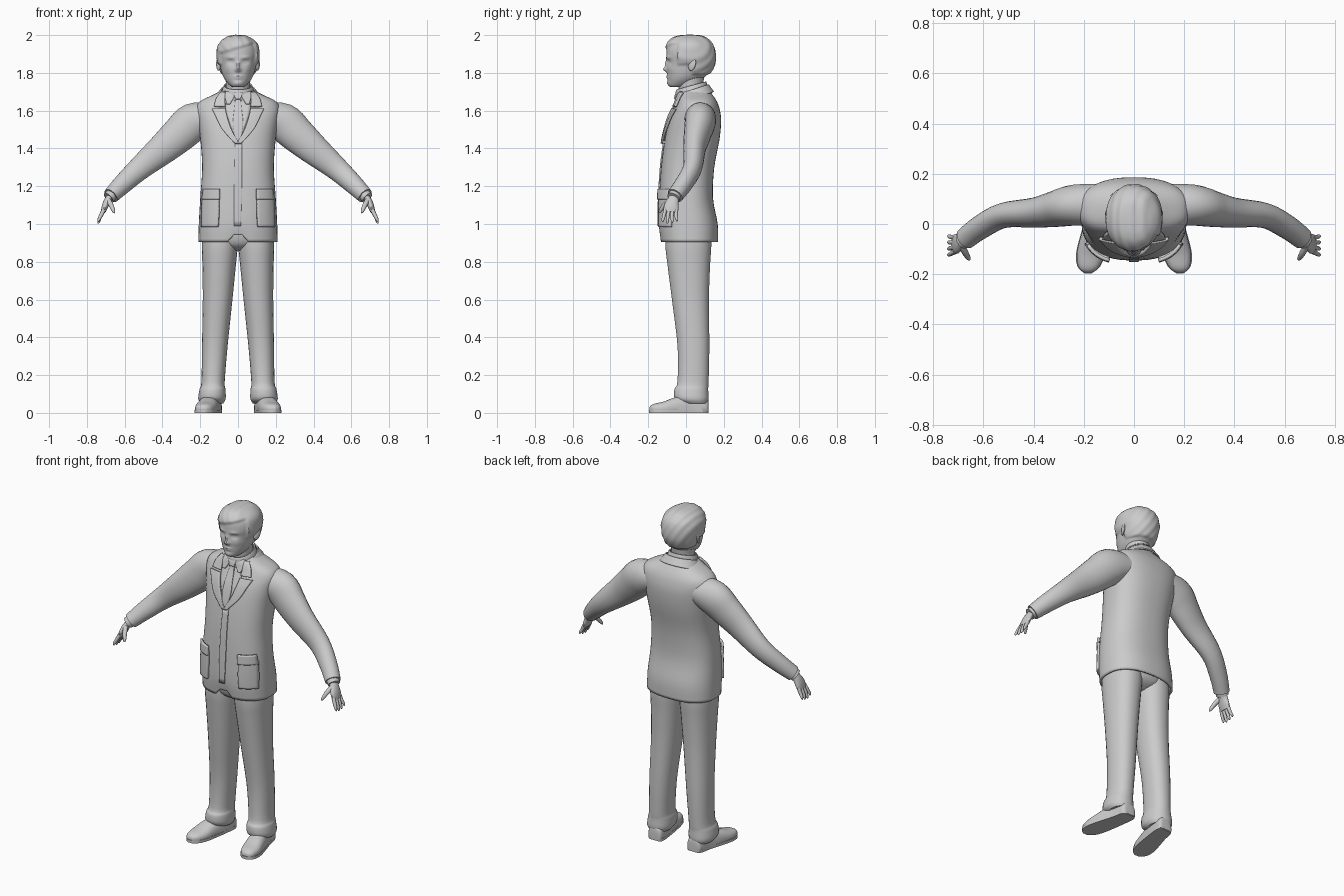
import bpy, bmesh, math
from mathutils import Vector
from mathutils.bvhtree import BVHTree

cube = bpy.data.objects.get("Cube")
if cube:
    bpy.data.objects.remove(cube)

grey = bpy.data.materials.new("plain_grey")
grey.use_nodes = True
COLOUR = (0.6, 0.6, 0.6, 1)
grey.diffuse_color = COLOUR
grey.node_tree.nodes["Principled BSDF"].inputs["Base Color"].default_value = COLOUR
SIDES = (("left", 1), ("right", -1))


def finish(name, bm, thickness=0, offset=1):
    """Turn a bmesh into a smooth object, optionally as a thick shell."""
    bmesh.ops.recalc_face_normals(bm, faces=bm.faces)
    mesh = bpy.data.meshes.new(name)
    bm.to_mesh(mesh)
    bm.free()
    mesh.materials.append(grey)
    obj = bpy.data.objects.new(name, mesh)
    bpy.context.collection.objects.link(obj)
    if thickness:
        shell = obj.modifiers.new("thickness", "SOLIDIFY")
        shell.thickness, shell.offset = thickness, offset
    bpy.ops.object.select_all(action="DESELECT")
    obj.select_set(True)
    bpy.context.view_layer.objects.active = obj
    bpy.ops.object.shade_smooth_by_angle(angle=math.radians(45))
    return obj


def spline(rows, steps):
    """Catmull-Rom interpolation of a list of number rows."""
    result = []
    for i in range(len(rows) - 1):
        a, b, c, d = (rows[min(max(i + k, 0), len(rows) - 1)] for k in (-1, 0, 1, 2))
        for s in range(steps):
            t = s / steps
            result.append([q + t / 2 * (r - p + t * (2 * p - 5 * q + 4 * r - e + t * (3 * (q - r) + e - p)))
                           for p, q, r, e in zip(a, b, c, d)])
    return result + [list(rows[-1])]


def skin(rings, caps=(True, True)):
    """Join rings of points with quads."""
    bm = bmesh.new()
    loops = [[bm.verts.new(p) for p in ring] for ring in rings]
    for low, high in zip(loops, loops[1:]):
        for i in range(len(low)):
            j = (i + 1) % len(low)
            bm.faces.new((low[i], low[j], high[j], high[i]))
    for loop, cap in zip((loops[0], loops[-1]), caps):
        if cap:
            bm.faces.new(loop)
    return bm


def oval(centre, u, v, sides, power=1.0):
    def curve(w):
        return math.copysign(abs(w) ** power, w)
    angles = [math.tau * (k + 0.5) / sides - math.pi / 2 for k in range(sides)]
    return [centre + u * curve(math.cos(a)) + v * curve(math.sin(a)) for a in angles]


def stack(rows, sides=32, steps=4, power=1.0, caps=(True, True), tilt=0):
    """Upright body: rows of height, centre x, half width, front y, back y."""
    rings = []
    for z, x, w, front, back in spline(rows, steps):
        rings.append(oval(Vector((x, (front + back) / 2, z)), Vector((w, 0, 0)),
                          Vector((0, (back - front) / 2, tilt * (back - front) / 2)), sides, power))
    return skin(rings, caps)


def tube(rows, sides=16, steps=4, caps=(True, True)):
    """Limb along a path: rows of x, y, z, half thickness, half depth."""
    rows = spline(rows, steps)
    points = [Vector(r[:3]) for r in rows]
    rings = []
    for i, r in enumerate(rows):
        along = (points[min(i + 1, len(rows) - 1)] - points[max(i - 1, 0)]).normalized()
        u = along.cross(Vector((0, 1, 0))).normalized()
        rings.append(oval(points[i], u * r[3], u.cross(along) * r[4], sides))
    return skin(rings, caps)


# Jacket body, raised at the front centre of the hem
bm = stack([(.905, 0, .21, -.135, .17), (1.0, 0, .208, -.145, .168), (1.14, 0, .2, -.142, .143),
            (1.3, 0, .19, -.132, .15), (1.45, 0, .2, -.112, .178), (1.55, 0, .215, -.088, .186),
            (1.61, 0, .222, -.062, .178), (1.65, 0, .2, -.045, .163), (1.685, 0, .13, -.035, .14),
            (1.71, 0, .08, -.02, .12)], sides=48, power=.82, caps=(False, True))
for v in bm.verts:
    if v.co.y < 0 and v.co.z < 1.0:
        v.co.z += max(0, .07 - 1.5 * abs(v.co.x)) * (1.0 - v.co.z) / .095
surface = BVHTree.FromBMesh(bm)
finish("jacket_body", bm, .012, -1)


def plate(name, rows, lift, thickness=.008, columns=8):
    """Cloth panel laid on the jacket front: rows of height, x start, x end."""
    bm = bmesh.new()
    grid = []
    for z, start, end in spline(rows, 5):
        line = []
        for k in range(columns + 1):
            x = start + (end - start) * k / columns
            hit = surface.ray_cast(Vector((x, -1, z)), Vector((0, 1, 0)))[0]
            line.append(bm.verts.new((x, (hit.y if hit else 0) - lift, z)))
        grid.append(line)
    for a, b in zip(grid, grid[1:]):
        for k in range(columns):
            bm.faces.new((a[k], a[k + 1], b[k + 1], b[k]))
    return finish(name, bm, thickness, 0)


# Shirt front, tie and jacket front edge
plate("shirt_front", [(1.7, -.06, .06), (1.6, -.065, .065), (1.44, -.008, .008)], .003)
plate("tie_blade", [(1.665, -.013, .013), (1.6, -.02, .02), (1.52, -.027, .027), (1.435, -.012, .012)], .01)
plate("tie_knot", [(1.695, -.024, .024), (1.66, -.014, .014)], .016, .015)
plate("jacket_front_edge", [(1.43, -.015, .02), (1.2, -.02, .02), (.99, -.02, .015)], .003)

# Lapels, collar points and pockets
for side, s in SIDES:
    def mirrored(rows):
        return [(z, s * a, s * b) for z, a, b in rows]
    plate(side + "_lapel", mirrored([(1.61, .066, .138), (1.57, .058, .118), (1.5, .035, .082),
                                     (1.425, -.005, .015)]), .012, .014)
    plate(side + "_jacket_collar", mirrored([(1.695, .066, .09), (1.66, .068, .115), (1.622, .067, .125)]), .012, .014)
    plate(side + "_shirt_collar", mirrored([(1.7, .01, .07), (1.67, .022, .068), (1.635, .042, .06)]), .012)
    plate(side + "_pocket", mirrored([(1.15, .1, .186), (1.06, .1, .19), (.985, .105, .19)]), .008, .016)
    plate(side + "_pocket_flap", mirrored([(1.185, .098, .182), (1.13, .098, .188)]), .016, .014)

# Neck and collars
finish("neck", stack([(1.66, 0, .07, -.03, .1), (1.72, 0, .063, -.04, .09), (1.8, 0, .07, -.05, .1)]))
finish("shirt_collar_band", stack([(1.675, 0, .085, -.045, .115), (1.715, 0, .074, -.048, .105),
                                   (1.73, 0, .068, -.044, .1)], tilt=.3, caps=(False, False)), .008)
finish("jacket_collar_band", stack([(1.665, 0, .115, -.035, .142), (1.69, 0, .098, -.04, .126),
                                    (1.708, 0, .085, -.04, .115)], tilt=.35, caps=(False, False)), .008)

# Head with modelled features: x, z, width, height, amount
bm = stack([(1.724, 0, .025, -.08, -.03), (1.735, 0, .044, -.092, .02), (1.765, 0, .07, -.097, .08),
            (1.8, 0, .086, -.1, .12), (1.85, 0, .098, -.102, .146), (1.9, 0, .106, -.104, .148),
            (1.945, 0, .097, -.097, .136), (1.975, 0, .07, -.072, .108), (1.988, 0, .042, -.04, .08),
            (1.992, 0, .01, 0, .04)], sides=72, steps=7, power=.95)
FEATURES = [(0, 1.818, .014, .012, .022), (0, 1.845, .009, .02, .014), (0, 1.783, .022, .005, .006),
            (0, 1.772, .02, .005, .005), (0, 1.745, .022, .012, .006)]
for s in (1, -1):
    FEATURES += [(s * .038, 1.858, .017, .011, -.012), (s * .04, 1.882, .022, .007, .006),
                 (s * .038, 1.857, .009, .005, .006), (s * .05, 1.82, .02, .018, .004)]
for v in bm.verts:
    x, y, z = v.co
    if y < 0:
        v.co.y -= sum(a * math.exp(-((x - fx) / w) ** 2 - ((z - fz) / h) ** 2) for fx, fz, w, h, a in FEATURES)
    # Hair stands out above a parted hairline
    hairline = 1.925 + .3 * x if y < -.04 else 1.84 if y < .03 else 1.79
    rise = min(max((z - hairline) / .012, 0), 1) * (.009 + .0015 * math.sin(x * 150 + z * 90))
    out = Vector((x, y - .025, z - 1.88)).normalized()
    v.co += out * rise
finish("head_and_hair", bm)

for side, s in SIDES:
    # Ears
    bm = bmesh.new()
    bmesh.ops.create_uvsphere(bm, u_segments=16, v_segments=10, radius=1)
    for v in bm.verts:
        x, y, z = v.co
        v.co = (s * (.103 + .01 * x + .008 * y), .032 + .02 * y + .006 * z, 1.845 + .034 * z)
    finish(side + "_ear", bm)

    # Sleeves and shirt cuffs
    def limb(rows):
        return [(s * r[0],) + r[1:] for r in rows]
    finish(side + "_sleeve", tube(limb([
        (.13, .075, 1.565, .075, .085), (.235, .075, 1.54, .102, .082), (.31, .06, 1.475, .096, .072),
        (.395, .045, 1.4, .083, .06), (.52, .034, 1.295, .063, .05), (.61, -.012, 1.212, .052, .047),
        (.672, -.058, 1.15, .043, .044)]), sides=24))
    finish(side + "_shirt_cuff", tube(limb([(.65, -.045, 1.172, .034, .036), (.685, -.066, 1.138, .033, .036)])))

    # Hands
    finish(side + "_palm", tube(limb([(.672, -.06, 1.15, .02, .026), (.692, -.07, 1.12, .019, .032),
                                      (.705, -.078, 1.09, .017, .04), (.715, -.08, 1.062, .012, .037)])))
    for k, finger in enumerate(("little", "ring", "middle", "index")):
        y, reach = -.052 - .019 * k, (.012, .003, 0, .008)[k]
        finish(side + "_" + finger + "_finger", tube(limb([
            (.711, y, 1.075, .011, .01), (.728, y - .003 * k, 1.04, .01, .009),
            (.738, y - .006 * k + .004, 1.012 + reach, .007, .007),
            (.739, y - .006 * k + .004, 1.002 + reach, .003, .003)]), sides=10))
    finish(side + "_thumb", tube(limb([(.687, -.085, 1.128, .014, .013), (.672, -.115, 1.1, .013, .012),
                                       (.659, -.136, 1.07, .009, .009), (.655, -.142, 1.058, .003, .003)]), sides=10))

    # Trouser legs
    finish(side + "_trouser_leg", stack([
        (.05, s * .138, .06, -.02, .112), (.075, s * .138, .073, -.06, .12), (.125, s * .135, .069, -.062, .118),
        (.165, s * .132, .062, -.046, .12), (.35, s * .123, .068, -.045, .124), (.6, s * .108, .079, -.075, .122),
        (.78, s * .1, .089, -.098, .128), (.9, s * .096, .096, -.11, .135), (1.05, s * .09, .09, -.1, .13)],
        sides=28, power=.9))

    # Shoes run from heel to toe with the bottom cut flat: y, x, half width, top
    rings = []
    for y, x, w, top in spline([(.12, .128, .025, .05), (.108, .13, .044, .085), (.04, .138, .05, .1),
                                (-.05, .158, .055, .085), (-.12, .172, .056, .06), (-.17, .18, .042, .048),
                                (-.19, .183, .022, .035), (-.194, .183, .008, .02)], 4):
        ring = oval(Vector((s * x, y, .02)), Vector((w, 0, 0)), Vector((0, 0, top - .02)), 24, .8)
        rings.append([Vector((p.x, p.y, max(p.z, .004))) for p in ring])
    finish(side + "_shoe", skin(rings))
    rings = []
    for z in (0, .016):
        rows = spline([(.118, .128, .03), (.1, .13, .046), (.04, .138, .05), (-.05, .158, .057),
                       (-.12, .173, .058), (-.17, .18, .045), (-.197, .183, .014)], 3)
        rings.append([Vector((s * (x + w), y, z)) for y, x, w in rows]
                     + [Vector((s * (x - w), y, z)) for y, x, w in reversed(rows)])
    finish(side + "_shoe_sole", skin(rings))

# Trouser seat under the jacket
finish("trouser_seat", stack([(.86, 0, .05, -.05, .07), (.9, 0, .15, -.1, .13), (1.0, 0, .185, -.115, .14),
                              (1.1, 0, .18, -.11, .125)], power=.9))
